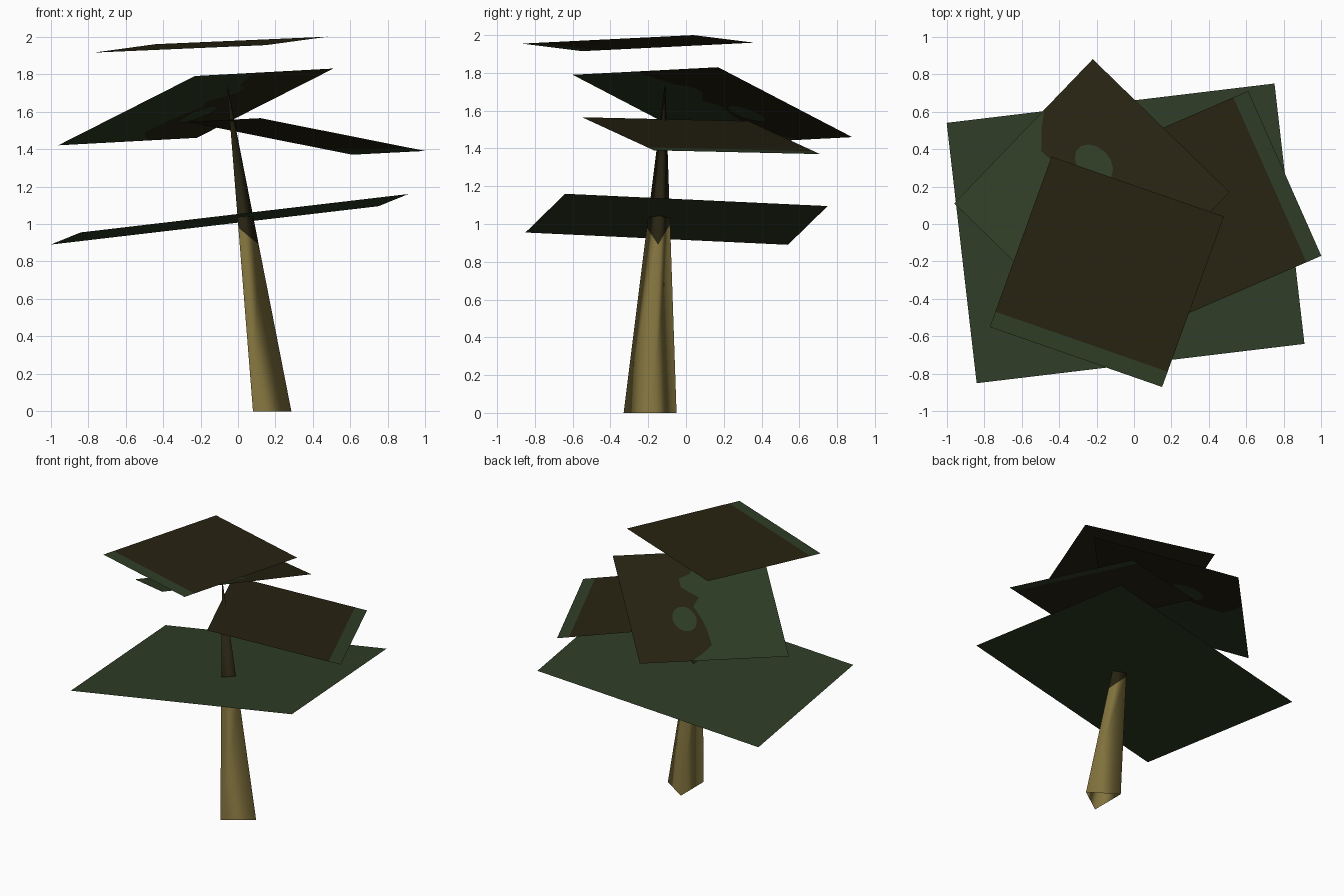
import bpy, bmesh, math
from mathutils import Vector

cube = bpy.data.objects.get("Cube")
if cube:
    bpy.data.objects.remove(cube)


def material(name, color):
    mat = bpy.data.materials.new(name)
    mat.use_nodes = True
    mat.diffuse_color = (*color, 1)
    mat.node_tree.nodes["Principled BSDF"].inputs["Base Color"].default_value = (*color, 1)
    return mat


green = material("dark_green", (0.028, 0.047, 0.019))
brown = material("dark_brown", (0.021, 0.017, 0.006))
tan = material("tan_bark", (0.223, 0.171, 0.048))


def add_object(name, bm, mats):
    mesh = bpy.data.meshes.new(name)
    bm.to_mesh(mesh)
    bm.free()
    for mat in mats:
        mesh.materials.append(mat)
    obj = bpy.data.objects.new(name, mesh)
    bpy.context.collection.objects.link(obj)
    return obj


def on_leaf(corner, s_end, t_end, s, t):
    """Point on a leaf sheet, measured along its two edges."""
    c, a, b = Vector(corner), Vector(s_end), Vector(t_end)
    return c + (a - c) * s + (b - c) * t


def leaf(name, corner, s_end, t_end, border):
    """Square sheet: green up to the border (t, s), brown beyond it."""
    bm = bmesh.new()
    rows = []
    for t, edge in border:
        stops = (0, edge, 1) if edge < 1 else (0, 1)
        rows.append([bm.verts.new(on_leaf(corner, s_end, t_end, s, t)) for s in stops])
    for low, high in zip(rows, rows[1:]):
        for i in range(len(low) - 1):
            bm.faces.new((low[i], low[i + 1], high[i + 1], high[i])).material_index = i
    for f in bm.faces:
        f.normal_update()
    if bm.faces[:][0].normal.z < 0:
        bmesh.ops.reverse_faces(bm, faces=bm.faces[:])
    return add_object(name, bm, (green, brown))


# Leaf sheets, from the lowest to the highest
leaf("lower_leaf", (-1.0, 0.54, 0.89), (0.75, 0.75, 1.095), (-0.84, -0.85, 0.955),
     [(0, 1), (1, 1)])
leaf("left_leaf", (1.0, -0.17, 1.39), (0.12, -0.55, 1.565), (0.61, 0.71, 1.37),
     [(0, 0.09), (1, 0.09)])
back = ((-0.96, 0.11, 1.42), (-0.22, 0.88, 1.46), (-0.23, -0.6, 1.79))
leaf("back_leaf", *back,
     [(0, 0.65), (0.06, 0.57), (0.14, 0.49), (0.3, 0.5), (0.4, 0.52), (0.5, 0.55),
      (0.58, 0.5), (0.68, 0.6), (0.76, 0.6), (0.8, 0.52), (1, 0.42)])
leaf("top_leaf", (-0.77, -0.55, 1.915), (-0.44, 0.36, 1.96), (0.15, -0.87, 1.955),
     [(0, 0.09), (1, 0.09)])

# Thin green spot on both sides of the back leaf
bm = bmesh.new()
c, a, b = (Vector(p) for p in back)
normal = (a - c).cross(b - c).normalized()
for side in (1, -1):
    angles = [side * math.tau * i / 14 for i in range(14)]
    bm.faces.new([bm.verts.new(on_leaf(*back, 0.63 + 0.08 * math.cos(g), 0.385 + 0.115 * math.sin(g))
                               + normal * 0.004 * side) for g in angles])
add_object("back_leaf_spot", bm, (green,))

# Three-sided leaning trunk, tapering to a point, dark above a slanted line
base = [Vector(p) for p in ((0.08, -0.33, 0), (0.285, -0.185, 0), (0.08, -0.05, 0))]
tip = Vector((-0.06, -0.11, 1.76))
bm = bmesh.new()
rings = [[bm.verts.new(p) for p in base],
         [bm.verts.new(p.lerp(tip, h / tip.z)) for p, h in zip(base, (0.98, 0.89, 1.0))]]
point = bm.verts.new(tip)
for i in range(3):
    j = (i + 1) % 3
    bm.faces.new((rings[0][i], rings[0][j], rings[1][j], rings[1][i]))
    bm.faces.new((rings[1][i], rings[1][j], point)).material_index = 1
for f in bm.faces:
    f.smooth = True
add_object("trunk", bm, (tan, brown))
